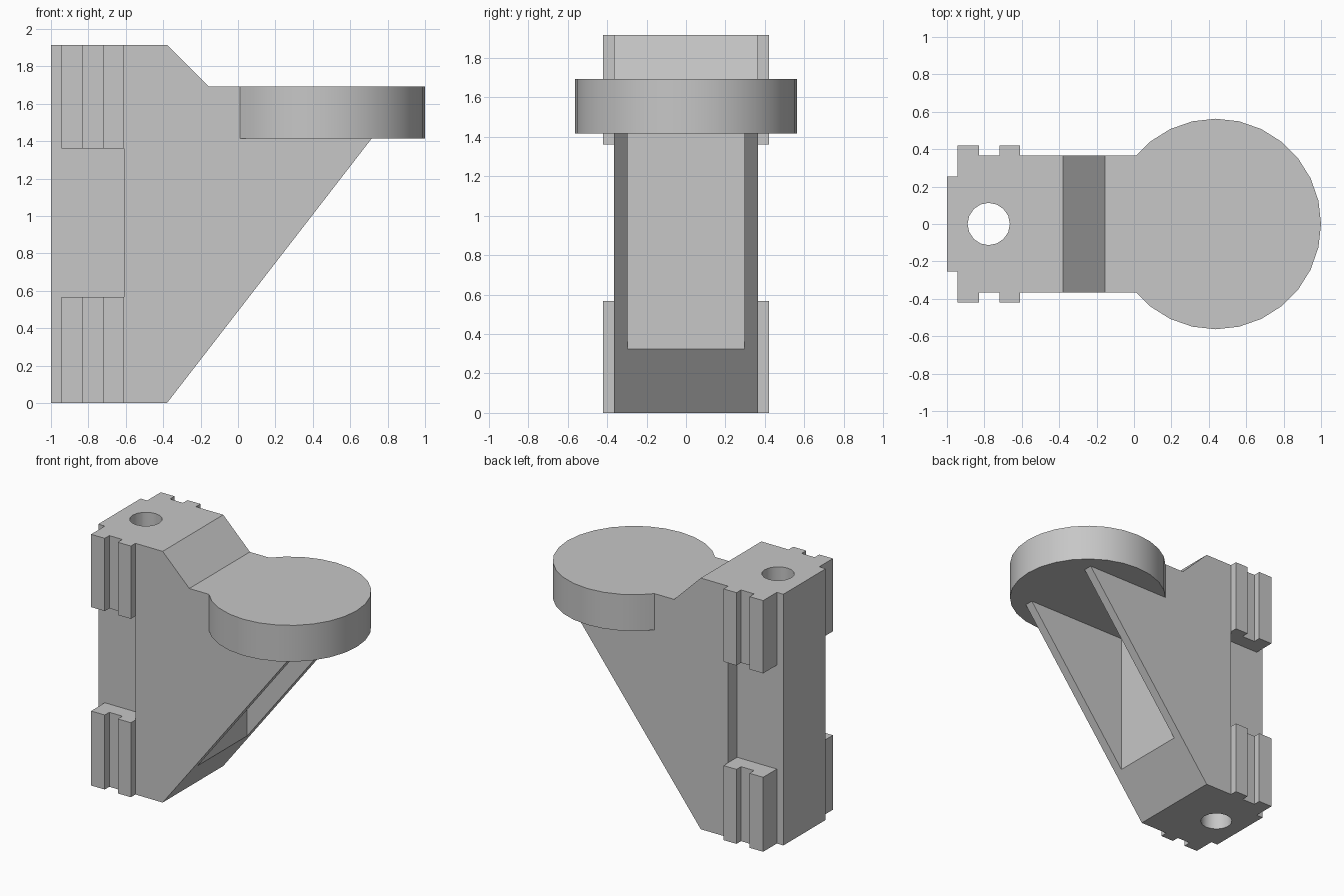
import bpy, bmesh, math
from mathutils import Vector

old = bpy.data.objects.get("Cube")
if old:
    bpy.data.objects.remove(old, do_unlink=True)

GREY = (0.57, 0.57, 0.57, 1.0)
mat = bpy.data.materials.new("light grey")
mat.use_nodes = True
mat.diffuse_color = GREY
mat.node_tree.nodes["Principled BSDF"].inputs["Base Color"].default_value = GREY


def prism(name, points, offset):
    """Solid made by extruding a closed outline along an offset."""
    bm = bmesh.new()
    face = bm.faces.new([bm.verts.new(p) for p in points])
    ext = bmesh.ops.extrude_face_region(bm, geom=[face])
    moved = [v for v in ext["geom"] if isinstance(v, bmesh.types.BMVert)]
    bmesh.ops.translate(bm, verts=moved, vec=Vector(offset))
    bmesh.ops.recalc_face_normals(bm, faces=bm.faces)
    mesh = bpy.data.meshes.new(name)
    bm.to_mesh(mesh)
    bm.free()
    mesh.materials.append(mat)
    obj = bpy.data.objects.new(name, mesh)
    bpy.context.collection.objects.link(obj)
    return obj


def side_prism(name, outline, half):
    """Outline in x, z, extruded evenly to both sides."""
    return prism(name, [(x, -half, z) for x, z in outline], (0, 2 * half, 0))


def plan_prism(name, outline, z0, z1):
    """Outline in x, y, extruded upward."""
    return prism(name, [(x, y, z0) for x, y in outline], (0, 0, z1 - z0))


def circle(cx, radius, sides):
    step = 2 * math.pi / sides
    return [(cx + radius * math.cos(i * step), radius * math.sin(i * step))
            for i in range(sides)]


def combine(target, tool, operation):
    """Apply a boolean and discard the tool."""
    mod = target.modifiers.new(operation, 'BOOLEAN')
    mod.operation = operation
    mod.solver = 'EXACT'
    mod.object = tool
    bpy.context.view_layer.objects.active = target
    bpy.ops.object.modifier_apply(modifier=mod.name)
    bpy.data.objects.remove(tool, do_unlink=True)


HEIGHT, BACK, WALL = 1.915, -0.61, 0.365
DISC_LOW, DISC_TOP = 1.415, 1.692

# Gusset body with sloped shoulder and underside
bracket = side_prism("bracket", [
    (BACK, 0), (-0.38, 0), (0.715, DISC_LOW), (0.715, DISC_TOP),
    (-0.155, DISC_TOP), (-0.38, HEIGHT), (BACK, HEIGHT)], WALL)

# Open pocket in the sloped underside
pocket = side_prism("pocket_cutter", [
    (-0.13, 0.1), (1, 0.1), (1, DISC_LOW), (-0.13, DISC_LOW)], 0.297)
combine(bracket, pocket, 'DIFFERENCE')

# Round platform
combine(bracket, plan_prism("platform", circle(0.437, 0.563, 28),
                            DISC_LOW, DISC_TOP), 'UNION')

# Narrow spine between the clips
spine = plan_prism("spine", [(-1, -0.255), (-0.5, -0.255),
                             (-0.5, 0.255), (-1, 0.255)], 0, HEIGHT)
combine(bracket, spine, 'UNION')

# Ribbed clips at the bottom and top of the spine
half = [(-0.945, 0.42), (-0.83, 0.42), (-0.83, WALL),
        (-0.72, WALL), (-0.72, 0.42), (BACK, 0.42)]
outline = half + [(x, -y) for x, y in reversed(half)]
for z0, z1 in ((0, 0.568), (1.36, HEIGHT)):
    combine(bracket, plan_prism("clip", outline, z0, z1), 'UNION')

# Vertical bore through the spine
combine(bracket, plan_prism("bore_cutter", circle(-0.777, 0.113, 16),
                            -0.1, 2.1), 'DIFFERENCE')

# Smooth the round walls, keep the corners crisp
bpy.ops.object.select_all(action='DESELECT')
bracket.select_set(True)
bpy.context.view_layer.objects.active = bracket
bpy.ops.object.shade_smooth_by_angle(angle=math.radians(30))
